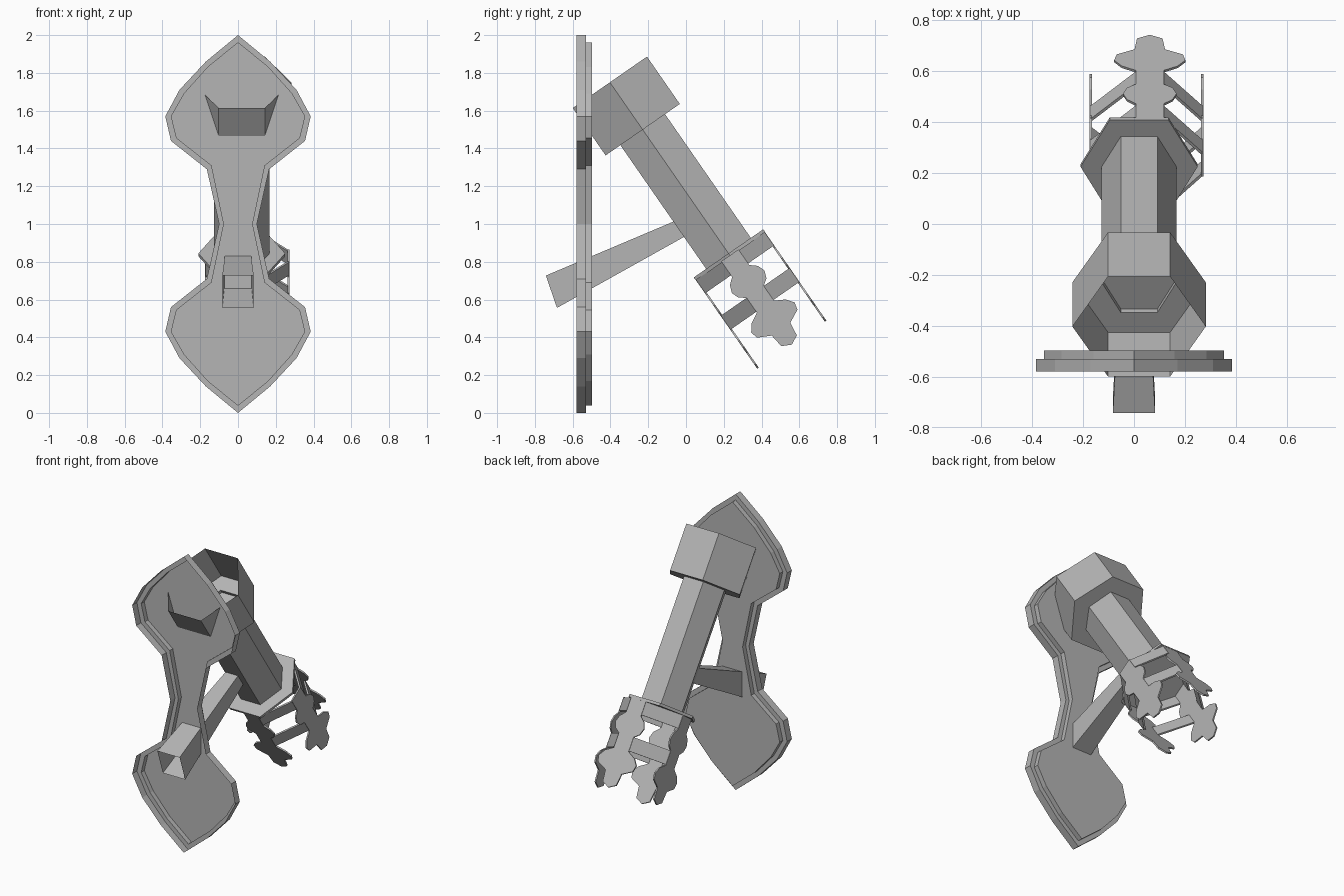
import bpy, bmesh
from mathutils import Vector

if "Cube" in bpy.data.objects:
    bpy.data.objects.remove(bpy.data.objects["Cube"])

# Torch frame: axis points down and away from the wall plate
START = Vector((0.020, -0.403, 1.750))
AXIS = Vector((0, 0.57, -0.822)).normalized()
PERP = Vector((0, 0.822, 0.57)).normalized()
LENGTH = 1.12

# Dark iron shared by every part
iron = bpy.data.materials.new("dark_iron")
iron.diffuse_color = (0.46, 0.46, 0.46, 1)
iron.use_nodes = True
iron.node_tree.nodes["Principled BSDF"].inputs["Base Color"].default_value = iron.diffuse_color


def torch(x, p, s):
    """Point at sideways x, perpendicular p and distance s along the torch."""
    return START + Vector((x, 0, 0)) + PERP * p + AXIS * s


def finish(name, bm):
    bmesh.ops.recalc_face_normals(bm, faces=bm.faces[:])
    me = bpy.data.meshes.new(name)
    bm.to_mesh(me)
    bm.free()
    me.materials.append(iron)
    ob = bpy.data.objects.new(name, me)
    bpy.context.collection.objects.link(ob)
    return ob


def loft(name, rings, cap_start=False, cap_end=False):
    bm = bmesh.new()
    loops = [[bm.verts.new(p) for p in r] for r in rings]
    for a, b in zip(loops, loops[1:]):
        for i in range(len(a)):
            j = (i + 1) % len(a)
            bm.faces.new((a[i], a[j], b[j], b[i]))
    if cap_start:
        bm.faces.new(loops[0][::-1])
    if cap_end:
        bm.faces.new(loops[-1])
    return finish(name, bm)


# Wall plate: open-fronted stepped shell, symmetric in x and about z = 1
def plate_loop(quarter, y):
    right = quarter + [(x, 2 - z) for x, z in quarter[-2::-1]]
    left = [(-x, z) for x, z in right[-2:0:-1]]
    return [(x, y, z) for x, z in right + left]


outer = [(0, 2), (.17, 1.86), (.31, 1.71), (.385, 1.57), (.355, 1.44), (.165, 1.29), (.10, 1)]
inner = [(0, 1.96), (.16, 1.83), (.285, 1.69), (.353, 1.57), (.325, 1.455), (.14, 1.31), (.075, 1)]
loft("wall_plate", [plate_loop(outer, -.58), plate_loop(outer, -.53),
                    plate_loop(inner, -.53), plate_loop(inner, -.497)], cap_end=True)


# Torch body: open collar stepping down to a hexagonal shaft
def hexagon(rx, flat, apothem, s):
    return [torch(x, p, s) for x, p in ((rx, 0), (flat, apothem), (-flat, apothem),
                                        (-rx, 0), (-flat, -apothem), (flat, -apothem))]


loft("torch_body", [hexagon(.262, .122, .239, 0), hexagon(.262, .122, .239, .305),
                    hexagon(.147, .072, .144, .305), hexagon(.147, .072, .144, LENGTH - .01)])
loft("shaft_plug", [hexagon(.147, .072, .144, .33)], cap_end=True)
loft("torch_flange", [hexagon(.23, .115, .224, LENGTH - .018), hexagon(.23, .115, .224, LENGTH)],
     True, True)

# Basket prongs: four thin leaf-shaped plates around the flange
half = [(0, .055), (.10, .055), (.13, .09), (.17, .105), (.21, .09), (.235, .055),
        (.33, .055), (.36, .11), (.40, .14), (.44, .13), (.475, .06), (.55, .05)]
leaf = half + [(.575, 0)] + [(s, -w) for s, w in reversed(half)]
CX = .042           # basket centre, relative to the torch axis
RX, RP = .219, .218  # basket radii sideways and perpendicular
for name, axis, sign in (("upper", 0, 1), ("lower", 0, -1), ("right", 1, 1), ("left", 1, -1)):
    rings = []
    for t in (-.005, .005):
        if axis == 0:
            rings.append([torch(CX + w, sign * RP + t, LENGTH + s - .005) for s, w in leaf])
        else:
            rings.append([torch(CX - .013 + sign * RX + t, w, LENGTH + s - .005) for s, w in leaf])
    loft("prong_" + name, rings, True, True)

# Basket bars: two rows of flat straps joining neighbouring prongs
for s0, s1 in ((.0, .085), (.23, .32)):
    for sx in (-1, 1):
        for sp in (-1, 1):
            ends = []
            for x, p in ((CX + sx * .05, sp * RP), (CX - .013 + sx * RX, sp * .05)):
                ends.append([torch(x + sx * t, p + sp * t, LENGTH + s)
                             for t, s in ((-.004, s0), (.004, s0), (.004, s1), (-.004, s1))])
            loft("basket_bar", ends, True, True)


# Support arm: hollow tapered box from the plate to the shaft
def arm_ring(w, top, low):
    return [(-w, *top), (w, *top), (w, *low), (-w, *low)]


loft("support_arm", [arm_ring(.083, (-.742, .727), (-.683, .556)),
                     arm_ring(.045, (-.035, 1.026), (.005, .94))], cap_end=True)
